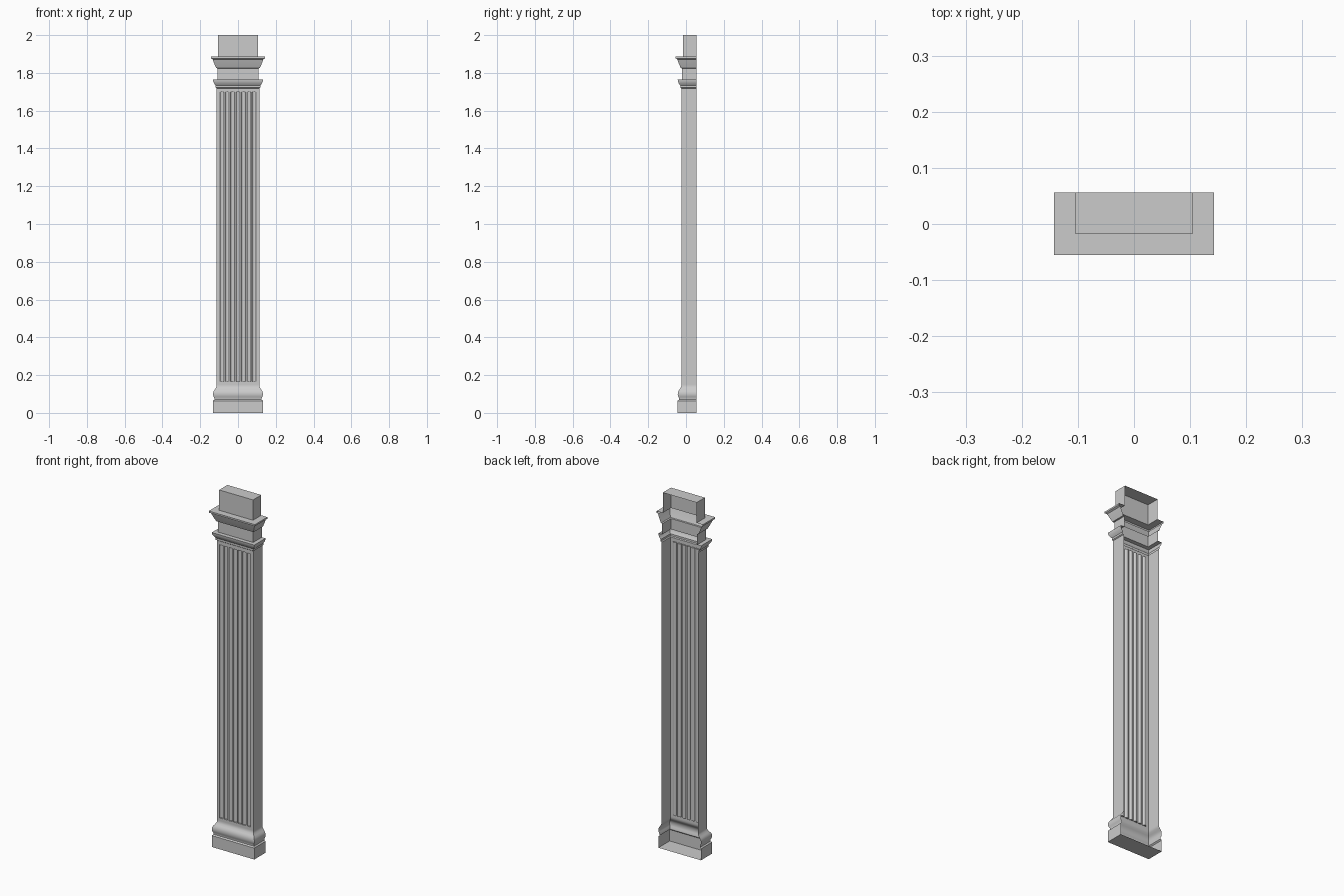
import bpy, bmesh, math

if "Cube" in bpy.data.objects:
    bpy.data.objects.remove(bpy.data.objects["Cube"])

BACK = 0.056      # open rear plane
INSET = 0.088     # half width minus front projection
SHAFT_W, Z0, Z1 = 0.113, 0.15, 1.718


def finish(bm, name, angle=35):
    bmesh.ops.remove_doubles(bm, verts=bm.verts, dist=1e-5)
    me = bpy.data.meshes.new(name)
    bm.to_mesh(me)
    bm.free()
    ob = bpy.data.objects.new(name, me)
    bpy.context.collection.objects.link(ob)
    bpy.ops.object.select_all(action='DESELECT')
    ob.select_set(True)
    bpy.context.view_layer.objects.active = ob
    bpy.ops.object.shade_smooth_by_angle(angle=math.radians(angle))
    return ob


def ring(bm, w, z):
    y = INSET - w
    return [bm.verts.new((px, py, z)) for px, py in
            ((-w, BACK), (-w, y), (w, y), (w, BACK))]


def sweep(name, profile, cap_bottom=False, cap_top=False, front=True):
    """Sweep a (half width, z) profile around left, front and right sides."""
    bm = bmesh.new()
    rings = [ring(bm, w, z) for w, z in profile]
    for a, b in zip(rings, rings[1:]):
        for i in range(3):
            if i != 1 or front:
                bm.faces.new((a[i], a[i + 1], b[i + 1], b[i]))
    if cap_bottom:
        bm.faces.new(rings[0][::-1])
    if cap_top:
        bm.faces.new(rings[-1])
    return finish(bm, name)


# Base: plinth, groove, rounded torus and cove
torus = [(0.112 + 0.02 * math.cos(t), 0.100 + 0.028 * math.sin(t))
         for t in [math.radians(a) for a in range(-50, 61, 22)]]
sweep("base", [(0.132, 0), (0.132, 0.064), (0.125, 0.07)] + torus +
      [(0.116, 0.134), (0.113, 0.141), (0.113, Z0)], cap_bottom=True)

# Shaft side walls
sweep("shaft_sides", [(SHAFT_W, Z0), (SHAFT_W, Z1)], front=False)

# Capital: astragal, necking, flared cornice and top block
sweep("capital", [
    (SHAFT_W, Z1), (0.118, 1.722), (0.118, 1.733), (0.122, 1.738),
    (0.127, 1.746), (0.131, 1.755), (0.132, 1.764), (0.109, 1.764),
    (0.109, 1.824), (0.116, 1.826), (0.120, 1.836), (0.127, 1.852),
    (0.134, 1.872), (0.143, 1.877), (0.143, 1.886), (0.105, 1.886),
    (0.105, 2.0)], cap_top=True)

# Fluted front panel
bm = bmesh.new()
N, PITCH, R, DEPTH, SEG = 7, 0.0285, 0.0105, 0.009, 8
LOW, HIGH = Z0 + 0.015, Z1 - 0.02
FRONT = INSET - SHAFT_W
section, flutes = [(-SHAFT_W, FRONT)], []
for k in range(N):
    cx = (k - (N - 1) / 2) * PITCH
    arc = [(cx - R * math.cos(math.pi * i / SEG),
            FRONT + DEPTH * math.sin(math.pi * i / SEG)) for i in range(SEG + 1)]
    flutes.append(arc)
    section += arc
section.append((SHAFT_W, FRONT))
lo = [bm.verts.new((x, y, LOW)) for x, y in section]
hi = [bm.verts.new((x, y, HIGH)) for x, y in section]
for i in range(len(section) - 1):
    bm.faces.new((lo[i], lo[i + 1], hi[i + 1], hi[i]))
# Flute end stops
for arc in flutes:
    bm.faces.new([bm.verts.new((x, y, LOW)) for x, y in arc])
    bm.faces.new([bm.verts.new((x, y, HIGH)) for x, y in arc[::-1]])
# Plain bands above and below the flutes
for a, b in ((Z0, LOW), (HIGH, Z1)):
    bm.faces.new([bm.verts.new((x, FRONT, z)) for x, z in
                  ((-SHAFT_W, a), (SHAFT_W, a), (SHAFT_W, b), (-SHAFT_W, b))])
finish(bm, "fluted_front")
